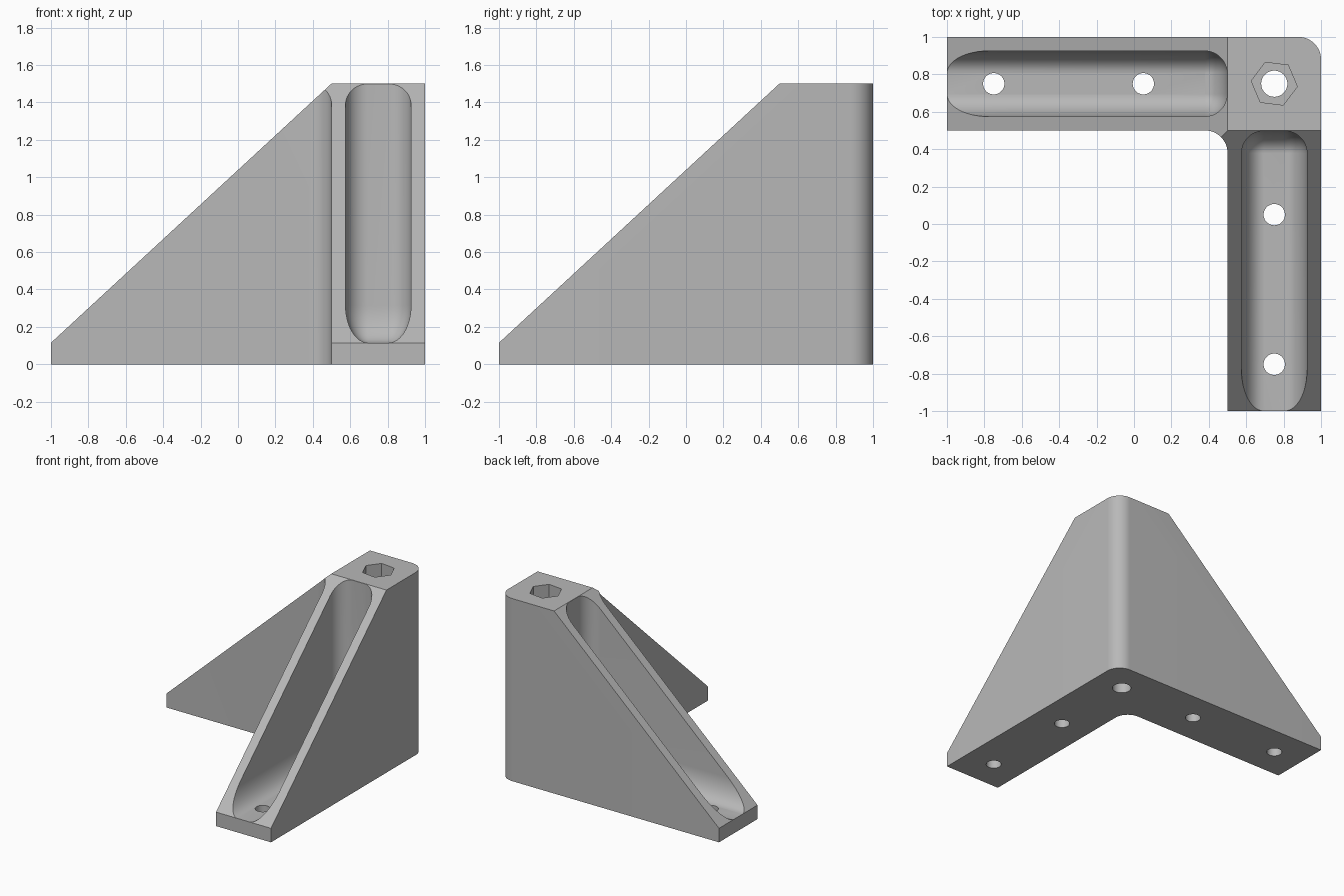
import bpy, bmesh
from math import sin, cos, pi, radians
from mathutils import Vector

cube = bpy.data.objects.get("Cube")
if cube:
    bpy.data.objects.remove(cube)

HEIGHT, FLOOR, FILLET = 1.5, 0.115, 0.12
CREST = 0.499            # where the slopes meet the flat top

grey = bpy.data.materials.new("plain grey")
grey.use_nodes = True
colour = (0.48, 0.48, 0.48, 1)
grey.diffuse_color = colour
grey.node_tree.nodes["Principled BSDF"].inputs["Base Color"].default_value = colour


def arc(cx, cy, r, start, end, steps=12):
    angles = [radians(start + (end - start) * i / steps) for i in range(steps + 1)]
    return [(cx + r * cos(a), cy + r * sin(a)) for a in angles]


def finish(name, bm):
    bmesh.ops.recalc_face_normals(bm, faces=bm.faces)
    mesh = bpy.data.meshes.new(name)
    bm.to_mesh(mesh)
    bm.free()
    mesh.materials.append(grey)
    obj = bpy.data.objects.new(name, mesh)
    bpy.context.collection.objects.link(obj)
    return obj


def loft(bm, rings):
    """Closed solid through rings of equal point counts."""
    loops = [[bm.verts.new(p) for p in ring] for ring in rings]
    n = len(loops[0])
    for a, b in zip(loops, loops[1:]):
        for i in range(n):
            j = (i + 1) % n
            bm.faces.new((a[i], a[j], b[j], b[i]))
    bm.faces.new(loops[0][::-1])
    bm.faces.new(loops[-1])


def prism(name, outline, low, high):
    bm = bmesh.new()
    loft(bm, [[(x, y, z) for x, y in outline] for z in (low, high)])
    return finish(name, bm)


def pocket(name, swap):
    """Round-cornered trough with a rounded floor edge."""
    rings = []
    levels = [(FILLET * (1 - sin(t)), FLOOR + 0.2 * (1 - cos(t)))
              for t in [pi / 2 * i / 12 for i in range(13)]]
    for inset, z in levels + [(0, 2)]:
        r = max(FILLET - inset, 0.002)
        w = 0.175 - FILLET              # corner centre offset from the middle
        end, far = 0.498 - FILLET, -1.4
        ring = (arc(end, 0.75 + w, r, 90, 0) + arc(end, 0.75 - w, r, 0, -90)
                + [(far, 0.75 - w - r), (far, 0.75 + w + r)])
        rings.append([(y, x, z) if swap else (x, y, z) for x, y in ring])
    bm = bmesh.new()
    loft(bm, rings)
    return finish(name, bm)


# L-shaped body with rounded outer and inner corners
footprint = ([(-1, 0.5)] + arc(0.5 - FILLET, 0.5 - FILLET, FILLET, 90, 0)
             + [(0.5, -1), (1, -1)]
             + arc(1 - FILLET, 1 - FILLET, FILLET, 0, 90) + [(-1, 1)])
body = prism("corner_bracket", footprint, 0, HEIGHT)

# Slope both legs down from the corner block
bm = bmesh.new()
bm.from_mesh(body.data)
rise, run = HEIGHT - FLOOR, CREST + 1
for normal, point in ((Vector((-rise, 0, run)), (CREST, 0, HEIGHT)),
                      (Vector((0, -rise, run)), (0, CREST, HEIGHT))):
    bmesh.ops.bisect_plane(bm, geom=bm.verts[:] + bm.edges[:] + bm.faces[:],
                           dist=1e-5, plane_co=point,
                           plane_no=normal.normalized(), clear_outer=True)
    bmesh.ops.holes_fill(bm, edges=[e for e in bm.edges if e.is_boundary], sides=0)
bmesh.ops.recalc_face_normals(bm, faces=bm.faces)
bm.to_mesh(body.data)
bm.free()

# Pockets, screw holes, corner bore and hexagonal nut recess
cutters = [pocket("left_right_pocket", False), pocket("front_back_pocket", True)]
for along in (-0.75, 0.05):
    for x, y in ((along, 0.75), (0.75, along)):
        cutters.append(prism("screw_hole", arc(x, y, 0.057, 0, 352.5, 47), -0.1, 0.6))
cutters.append(prism("corner_bore", arc(0.75, 0.75, 0.07, 0, 352.5, 47), -0.1, 1.7))
cutters.append(prism("nut_recess", arc(0.75, 0.75, 0.124, -7, 293, 5), HEIGHT - 0.3, 1.8))

bpy.ops.object.select_all(action='DESELECT')
bpy.context.view_layer.objects.active = body
body.select_set(True)
for cutter in cutters:
    mod = body.modifiers.new("cut", 'BOOLEAN')
    mod.operation, mod.solver, mod.object = 'DIFFERENCE', 'EXACT', cutter
    bpy.ops.object.modifier_apply(modifier=mod.name)
    bpy.data.objects.remove(cutter)

bpy.ops.object.shade_smooth_by_angle(angle=radians(30))
